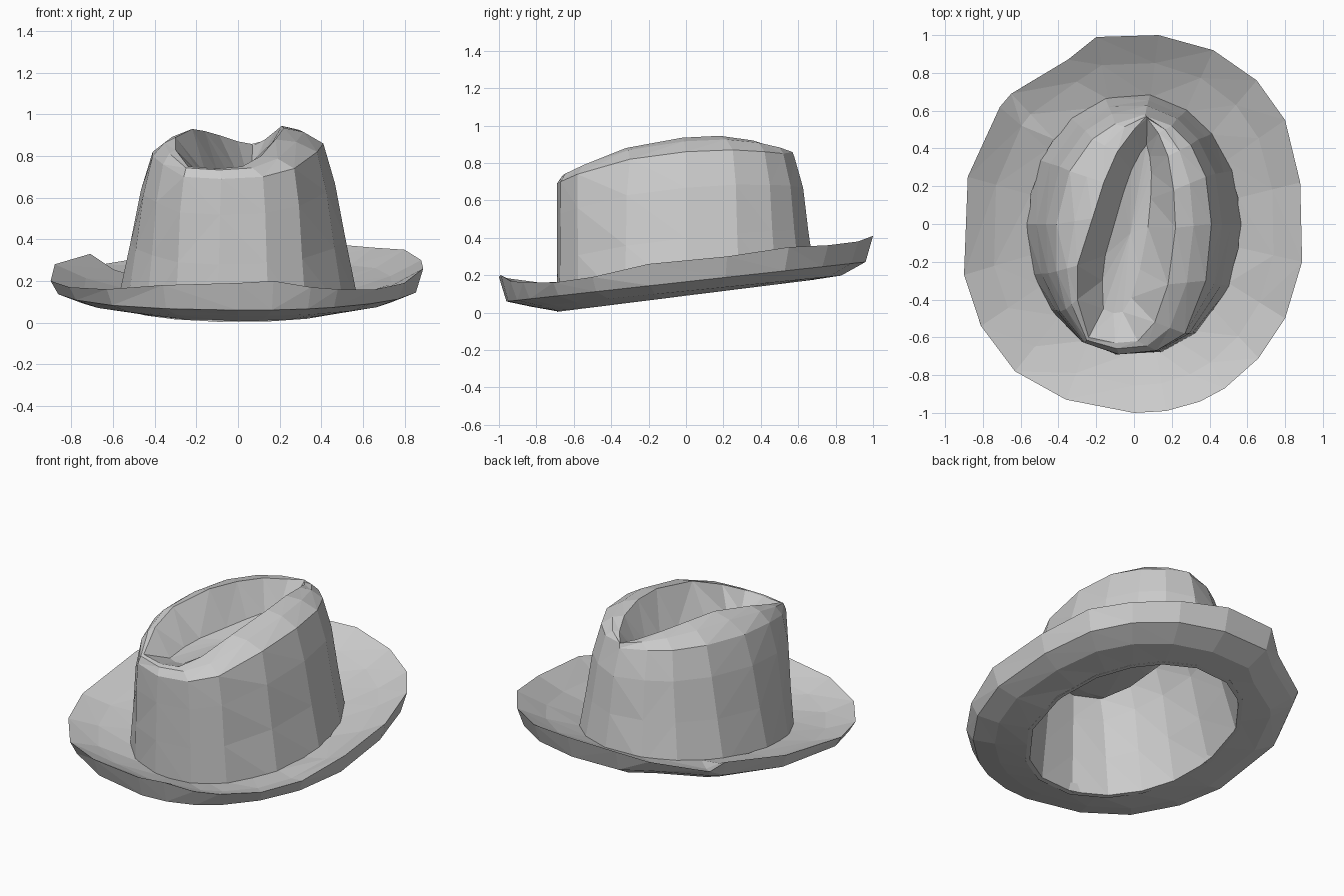
import bpy, bmesh
from math import sin, cos, atan2

if "Cube" in bpy.data.objects:
    bpy.data.objects.remove(bpy.data.objects["Cube"])


def loft(name, rings, apexes=(), closed=False):
    """Skin a run of rings in flat triangles. apexes: (ring index, point, flip) fans."""
    bm = bmesh.new()
    loops = [[bm.verts.new(p) for p in ring] for ring in rings]
    n = len(loops[0])
    gap = apexes[0][0] if apexes else None
    pairs = [(k, k + 1) for k in range(len(loops) - 1) if k != gap]
    if closed or apexes:
        pairs.append((len(loops) - 1, 0))
    for a, b in pairs:
        for i in range(n):
            j = (i + 1) % n
            bm.faces.new((loops[a][i], loops[a][j], loops[b][j], loops[b][i]))
    for k, point, flip in apexes:
        tip = bm.verts.new(point)
        for i in range(n):
            tri = (loops[k][i], loops[k][(i + 1) % n], tip)
            bm.faces.new(tri[::-1] if flip else tri)
    bmesh.ops.triangulate(bm, faces=bm.faces[:])
    bmesh.ops.recalc_face_normals(bm, faces=bm.faces[:])
    mesh = bpy.data.meshes.new(name)
    bm.to_mesh(mesh)
    bm.free()
    obj = bpy.data.objects.new(name, mesh)
    bpy.context.collection.objects.link(obj)
    return obj


def base_point(a, s=1.0, lift=0.0):
    """Point on the tilted oval where crown and brim meet."""
    y = 0.70 * sin(a) * s
    return (0.58 * cos(a) * s, y, 0.09 + 0.125 * y + lift)


def mix(p, q, t, dz=0.0):
    return (p[0] + (q[0] - p[0]) * t, p[1] + (q[1] - p[1]) * t,
            p[2] + (q[2] - p[2]) * t + dz)


# brim: solid wedge with a rounded underside and an irregular, dipping rim
rim = [(.89, -.2, .26), (.88, .22, .30), (.80, .55, .35), (.65, .76, .36),
       (.42, .92, .38), (.13, 1.0, .41), (-.2, .99, .40), (-.35, .87, .33),
       (-.65, .69, .28), (-.71, .62, .33), (-.88, .25, .28), (-.90, -.27, .20),
       (-.81, -.54, .17), (-.63, -.78, .16), (-.36, -.93, .18), (0, -1.0, .19),
       (.17, -.99, .20), (.35, -.94, .17), (.48, -.87, .16), (.66, -.71, .16),
       (.80, -.5, .19)]


def under_ring(s, z0, slope):
    return [(x * s, y * s, z0 + slope * y * s) for x, y, z in rim]


angles = [atan2(y / .70, x / .58) for x, y, z in rim]
inner_low = [base_point(a, .97) for a in angles]
inner_top = [base_point(a, .97, .055) for a in angles]
mid_top = [mix(p, q, .55, -.015) for p, q in zip(inner_top, rim)]
loft("brim", [inner_low, under_ring(.83, .115, .10), under_ring(.96, .165, .11),
              rim, mid_top, inner_top], closed=True)

# crown: rings start at the front and run towards +x
shoulder = [(-.08, -.69, .69), (.12, -.67, .70), (.27, -.58, .74), (.38, -.30, .82),
            (.41, 0, .86), (.38, .25, .87), (.30, .42, .86), (.20, .52, .85),
            (.06, .58, .83), (-.10, .53, .84), (-.22, .45, .84), (-.34, .28, .84),
            (-.41, 0, .82), (-.41, -.25, .80), (-.36, -.45, .76), (-.26, -.63, .70)]
crest = [(-.10, -.63, .74), (.02, -.62, .75), (.11, -.52, .80), (.18, -.32, .88),
         (.22, -.02, .935), (.21, .18, .945), (.18, .36, .92), (.13, .48, .88),
         (.07, .56, .85), (0, .50, .87), (-.09, .38, .90), (-.16, .22, .92),
         (-.22, .03, .93), (-.30, -.22, .89), (-.30, -.40, .83), (-.24, -.60, .75)]
crown_angles = [atan2(y / .62, x / .42) for x, y, z in shoulder]
base = [base_point(a) for a in crown_angles]
rounded = [mix(p, q, .5, .018) for p, q in zip(shoulder, crest)]


def wall(t, bulge):
    ring = []
    for p, q in zip(base, shoulder):
        x, y, z = mix(p, q, t)
        ring.append((x * bulge, y if y < -.5 and bulge > 1 else y * bulge, z))
    return ring


def crease(width, length, z0, slope):
    """Narrowed copy of the crest outline, along a slightly slanted spine."""
    ring = []
    for x, y, z in crest:
        spine = -.02 + .15 * y
        ring.append((spine + width * (x - spine), y * length, z0 + slope * y))
    return ring


lining_base = [base_point(a, .96) for a in crown_angles]
lining_top = [(x * .86, y * .9, z - .07) for x, y, z in shoulder]
loft("crown", [base, wall(.4, 1.01), wall(.75, 1.03), shoulder, rounded, crest,
               crease(.4, .75, .72, .05),
               # lining seen from below
               crease(.8, .85, .64, .05), lining_top, wall(.7, .92), wall(.35, .94),
               lining_base],
     apexes=[(6, (-.02, -.05, .69), False), (7, (-.02, -.05, .61), True)])
